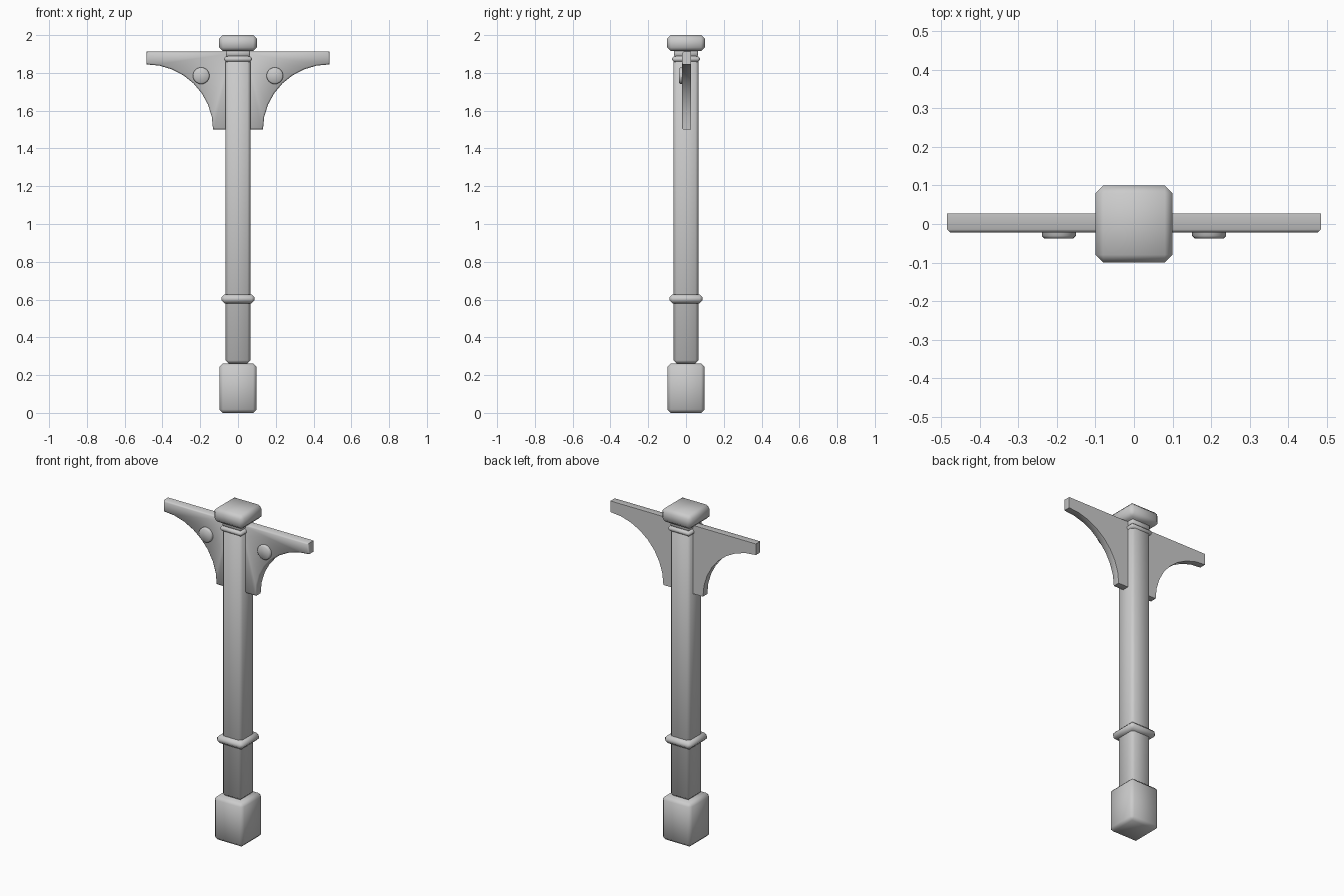
import bpy, bmesh, math
from mathutils import Matrix

cube = bpy.data.objects.get("Cube")
if cube:
    bpy.data.objects.remove(cube, do_unlink=True)

grey = bpy.data.materials.new("light_grey")
grey.use_nodes = True
colour = (0.6, 0.6, 0.6, 1)
grey.diffuse_color = colour
grey.node_tree.nodes["Principled BSDF"].inputs["Base Color"].default_value = colour


def finish(name, bm):
    """Turn a bmesh into a softly shaded object."""
    bmesh.ops.recalc_face_normals(bm, faces=bm.faces)
    mesh = bpy.data.meshes.new(name)
    bm.to_mesh(mesh)
    bm.free()
    mesh.materials.append(grey)
    obj = bpy.data.objects.new(name, mesh)
    bpy.context.collection.objects.link(obj)
    bpy.ops.object.select_all(action="DESELECT")
    obj.select_set(True)
    bpy.context.view_layer.objects.active = obj
    bpy.ops.object.shade_smooth_by_angle(angle=math.radians(50))
    return obj


def chamfer(bm, edges, width):
    bmesh.ops.bevel(bm, geom=edges, offset=width, segments=1,
                    affect="EDGES", clamp_overlap=True)


def block(name, half, z0, z1, width):
    """Square block around the post axis with chamfered edges."""
    bm = bmesh.new()
    bmesh.ops.create_cube(bm, size=1)
    bmesh.ops.scale(bm, vec=(2 * half, 2 * half, z1 - z0), verts=bm.verts)
    bmesh.ops.translate(bm, vec=(0, 0, (z0 + z1) / 2), verts=bm.verts)
    chamfer(bm, bm.edges[:], width)
    return finish(name, bm)


# Post, from the ground up
block("base", 0.098, 0, 0.262, 0.018)
block("shaft", 0.066, 0.262, 1.9, 0.016)
block("lower_collar", 0.088, 0.58, 0.627, 0.016)
block("upper_collar", 0.073, 1.858, 1.888, 0.01)
block("neck", 0.064, 1.885, 1.925, 0.008)
block("cap", 0.1, 1.915, 2.0, 0.02)


def bracket(name, side):
    """Flat bracket with a concave lower edge, chamfered on the front."""
    front, back = -0.022, 0.027
    steps = 8
    outline = [(0.03, 1.912), (0.03, 1.5)]
    for i in range(steps + 1):
        a = math.pi / 2 * i / steps
        outline.append((0.485 - 0.353 * math.cos(a), 1.5 + 0.345 * math.sin(a)))
    outline.append((0.485, 1.912))
    bm = bmesh.new()
    face = bm.faces.new([bm.verts.new((side * x, back, z)) for x, z in outline])
    ext = bmesh.ops.extrude_face_region(bm, geom=[face])["geom"]
    moved = [v for v in ext if isinstance(v, bmesh.types.BMVert)]
    bmesh.ops.translate(bm, vec=(0, front - back, 0), verts=moved)
    if not face.is_valid or len(bm.faces) < len(outline) + 2:
        bm.faces.new([v for v in bm.verts if v.co.y > 0])
    rim = [e for e in bm.edges if all(v.co.y < 0 for v in e.verts)]
    chamfer(bm, rim, 0.008)
    return finish(name, bm)


def medallion(name, side):
    """Round boss on the front of a bracket."""
    bm = bmesh.new()
    bmesh.ops.create_cone(bm, cap_ends=True, segments=24, radius1=0.044,
                          radius2=0.044, depth=0.03)
    rim = [e for e in bm.edges if all(v.co.z > 0 for v in e.verts)]
    chamfer(bm, rim, 0.007)
    place = Matrix.Translation((side * 0.195, -0.023, 1.785)) @ Matrix.Rotation(math.pi / 2, 4, "X")
    bmesh.ops.transform(bm, matrix=place, verts=bm.verts)
    return finish(name, bm)


for label, side in (("left", 1), ("right", -1)):
    bracket(label + "_bracket", side)
    medallion(label + "_medallion", side)
